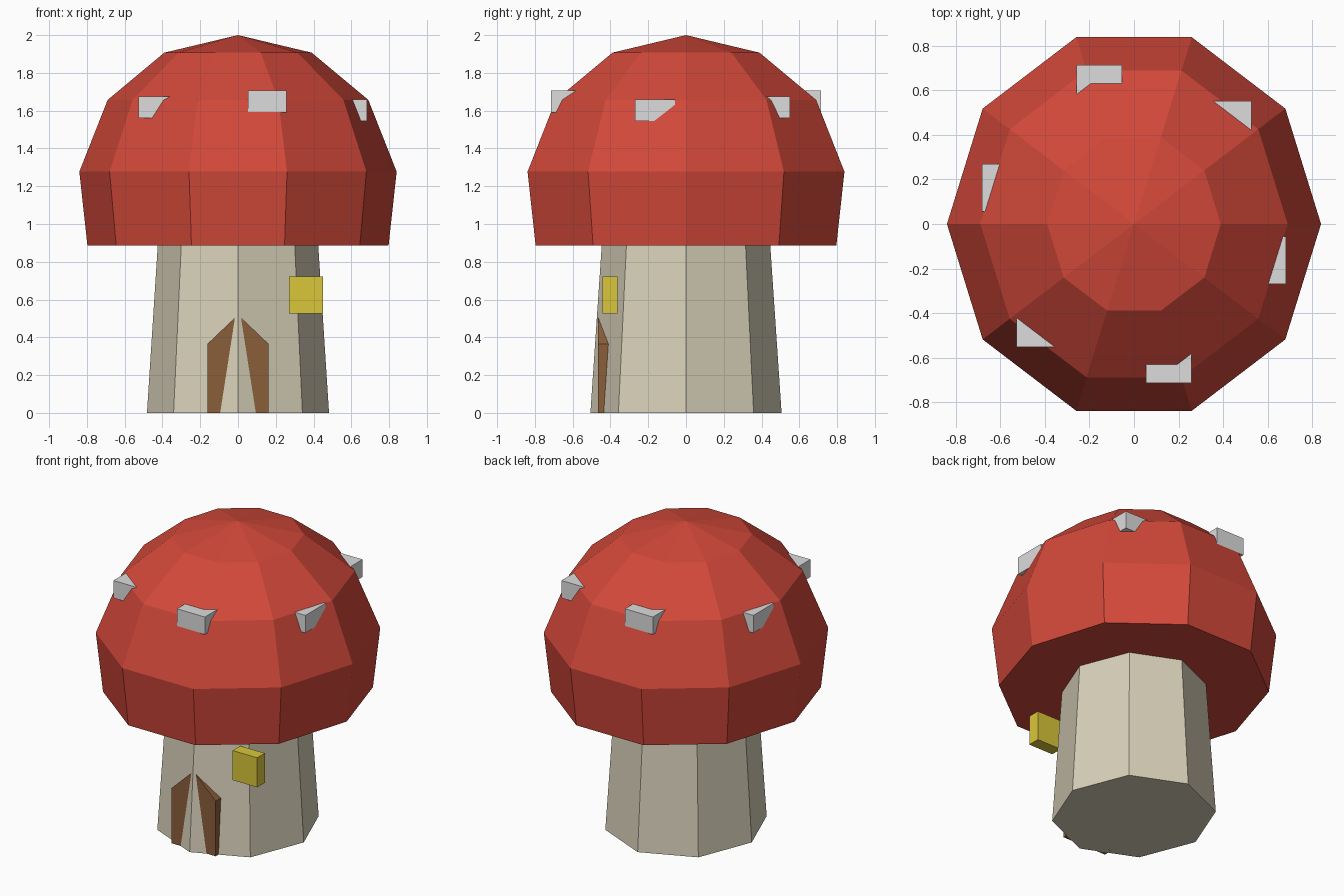
import bpy
import bmesh
from math import cos, sin, radians, tau

if "Cube" in bpy.data.objects:
    bpy.data.objects.remove(bpy.data.objects["Cube"], do_unlink=True)

DEPTH = 1.05  # the whole house is slightly deeper than wide


def material(name, rgb):
    mat = bpy.data.materials.new(name)
    mat.use_nodes = True
    mat.diffuse_color = (*rgb, 1)
    bsdf = mat.node_tree.nodes["Principled BSDF"]
    bsdf.inputs["Base Color"].default_value = (*rgb, 1)
    bsdf.inputs["Roughness"].default_value = 0.8
    return mat


def finish(name, bm, mat):
    bmesh.ops.recalc_face_normals(bm, faces=bm.faces[:])
    mesh = bpy.data.meshes.new(name)
    bm.to_mesh(mesh)
    bm.free()
    mesh.materials.append(mat)
    obj = bpy.data.objects.new(name, mesh)
    bpy.context.collection.objects.link(obj)
    return obj


def lathe(name, sides, rings, mat, apex=None):
    """Stack faceted rings of (radius, z), closed by a cap or a point."""
    bm = bmesh.new()
    loops = []
    for r, z in rings:
        loops.append([bm.verts.new((r * cos(tau * i / sides),
                                    r * sin(tau * i / sides) * DEPTH, z))
                      for i in range(sides)])
    bm.faces.new(loops[0][::-1])
    for low, high in zip(loops, loops[1:]):
        for i in range(sides):
            j = (i + 1) % sides
            bm.faces.new((low[i], low[j], high[j], high[i]))
    if apex is None:
        bm.faces.new(loops[-1])
    else:
        tip = bm.verts.new((0, 0, apex))
        for i in range(sides):
            bm.faces.new((loops[-1][i], loops[-1][(i + 1) % sides], tip))
    return finish(name, bm, mat)


def box(name, centre, size, mat):
    bm = bmesh.new()
    bmesh.ops.create_cube(bm, size=1)
    bmesh.ops.scale(bm, vec=size, verts=bm.verts)
    bmesh.ops.translate(bm, vec=centre, verts=bm.verts)
    return finish(name, bm, mat)


red = material("cap red", (0.645, 0.065, 0.042))
cream = material("stem cream", (0.69, 0.635, 0.49))
brown = material("door brown", (0.26, 0.112, 0.042))
yellow = material("window yellow", (0.70, 0.565, 0.042))
white = material("spot white", (0.72, 0.72, 0.72))

# Stem and cap
lathe("stem", 8, [(0.482, 0), (0.424, 0.9)], cream)
lathe("cap", 10, [(0.797, 0.885), (0.84, 1.277), (0.69, 1.657), (0.39, 1.907)],
      red, apex=2.0)

# Spots around the cap, at three repeating heights
for k in range(6):
    angle = radians(-15 + 60 * k)
    height = (1.602, 1.618, 1.648)[k % 3]
    box(f"spot_{k + 1}", (0.6 * cos(angle), 0.6 * sin(angle) * DEPTH, height),
        (0.205, 0.212, 0.116), white)

# Window block
box("window", (0.36, -0.402, 0.623), (0.18, 0.08, 0.196), yellow)

# Door with a pointed top, pierced by the front corner of the stem
bm = bmesh.new()
outline = [(-0.162, 0), (0.162, 0), (0.162, 0.365), (0, 0.52), (-0.162, 0.365)]
front = bm.faces.new([bm.verts.new((x, -0.465, z)) for x, z in outline])
back = bmesh.ops.extrude_face_region(bm, geom=[front], use_keep_orig=True)
moved = [g for g in back["geom"] if isinstance(g, bmesh.types.BMVert)]
bmesh.ops.translate(bm, vec=(0, 0.06, 0), verts=moved)
finish("door", bm, brown)
